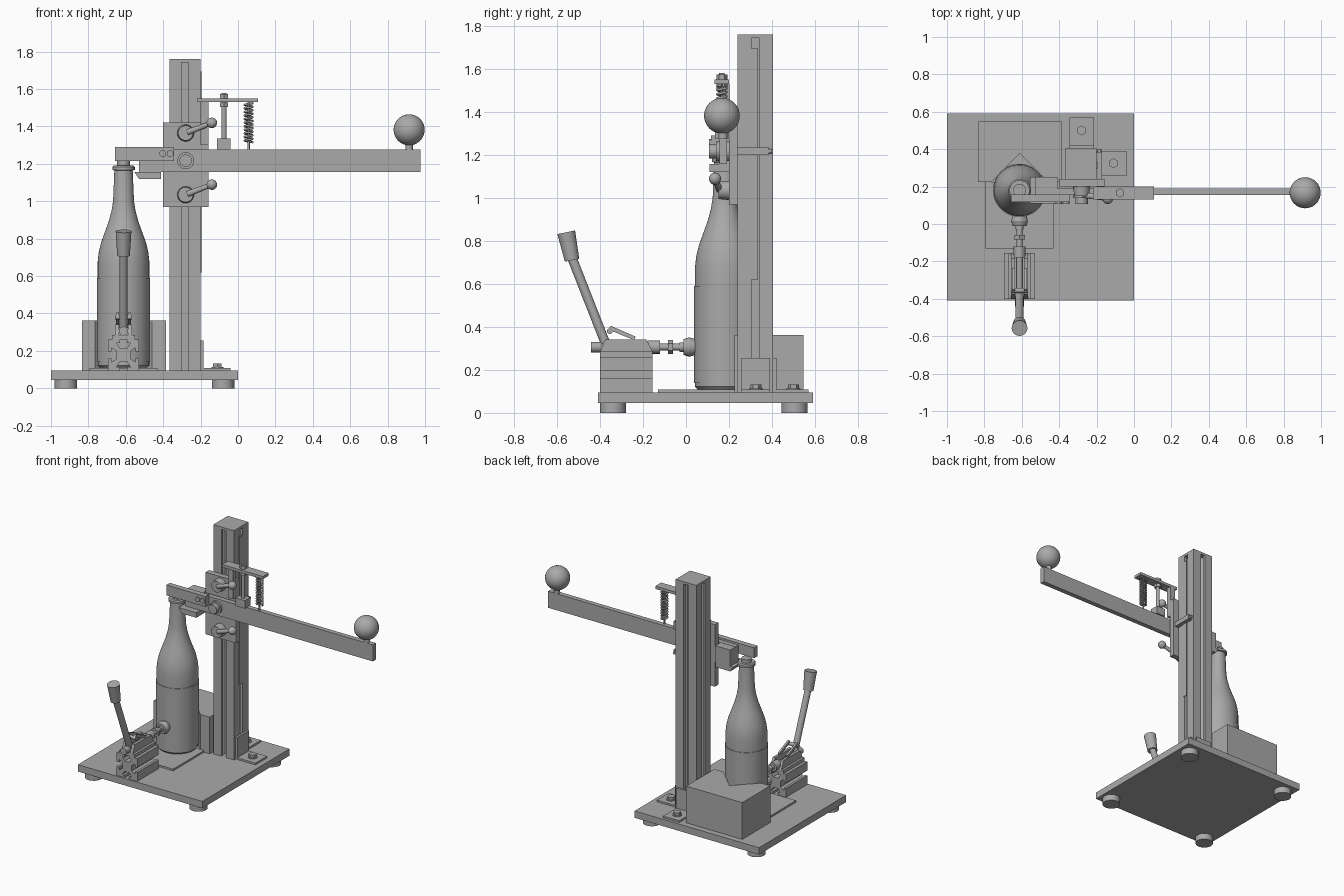
import bpy, bmesh, math
from mathutils import Vector, Matrix

cube = bpy.data.objects.get("Cube")
if cube:
    bpy.data.objects.remove(cube, do_unlink=True)

GREY = bpy.data.materials.new("plain grey")
GREY.use_nodes = True
GREY.diffuse_color = (0.4, 0.4, 0.4, 1)
bsdf = next(n for n in GREY.node_tree.nodes if n.type == 'BSDF_PRINCIPLED')
bsdf.inputs["Base Color"].default_value = GREY.diffuse_color


def finish(name, bm, smooth=False):
    bmesh.ops.recalc_face_normals(bm, faces=bm.faces)
    me = bpy.data.meshes.new(name)
    bm.to_mesh(me)
    bm.free()
    me.materials.append(GREY)
    ob = bpy.data.objects.new(name, me)
    bpy.context.collection.objects.link(ob)
    if smooth:
        bpy.ops.object.select_all(action='DESELECT')
        ob.select_set(True)
        bpy.context.view_layer.objects.active = ob
        bpy.ops.object.shade_smooth_by_angle(angle=math.radians(35))
    return ob


def box(name, x, y, z):
    """Box from its (min, max) range on each axis."""
    bm = bmesh.new()
    bmesh.ops.create_cube(bm, size=1)
    for v in bm.verts:
        v.co = Vector([(a + b) / 2 + c * (b - a) for c, (a, b) in zip(v.co, (x, y, z))])
    return finish(name, bm)


def rod(name, start, end, r, r2=None, sides=32):
    """Cylinder or cone between two points."""
    a, b = Vector(start), Vector(end)
    turn = (b - a).to_track_quat('Z', 'Y').to_matrix().to_4x4()
    bm = bmesh.new()
    bmesh.ops.create_cone(bm, cap_ends=True, segments=sides, radius1=r, radius2=r2 or r,
                          depth=(b - a).length, matrix=Matrix.Translation((a + b) / 2) @ turn)
    return finish(name, bm, sides > 8)


def ball(name, centre, r):
    bm = bmesh.new()
    bmesh.ops.create_uvsphere(bm, u_segments=40, v_segments=20, radius=r,
                              matrix=Matrix.Translation(centre))
    return finish(name, bm, True)


def prism(name, points, depth, place):
    """Extrude a closed outline; place maps (u, v, w) to a position."""
    bm = bmesh.new()
    face = bm.faces.new([bm.verts.new((u, v, 0)) for u, v in points])
    new = bmesh.ops.extrude_face_region(bm, geom=[face])["geom"]
    for v in new:
        if isinstance(v, bmesh.types.BMVert):
            v.co.z = depth
    for v in bm.verts:
        v.co = Vector(place(*v.co))
    return finish(name, bm)


def lathe(name, profile, centre, sides=64):
    bm = bmesh.new()
    verts = [bm.verts.new((r, 0, z)) for r, z in profile]
    edges = [bm.edges.new(p) for p in zip(verts, verts[1:])]
    bmesh.ops.spin(bm, geom=verts + edges, cent=(0, 0, 0), axis=(0, 0, 1),
                   angle=math.tau, steps=sides)
    bmesh.ops.remove_doubles(bm, verts=bm.verts, dist=0.0005)
    bmesh.ops.translate(bm, verts=bm.verts, vec=centre)
    return finish(name, bm, True)


# Slotted square section shared by the column and the clamp block
H, S = 0.083, 0.018
side = [(H, -H), (H, -S), (H - 0.018, -S), (H - 0.018, -0.038), (H - 0.045, -0.02),
        (H - 0.045, 0.02), (H - 0.018, 0.038), (H - 0.018, S), (H, S)]
section = []
for q in range(4):
    for px, py in side:
        c, s = round(math.cos(q * math.pi / 2)), round(math.sin(q * math.pi / 2))
        section.append((px * c - py * s, px * s + py * c))

# Base and feet
box("base_plate", (-1, 0), (-0.41, 0.59), (0.045, 0.095))
for x in (-0.92, -0.08):
    for y in (-0.34, 0.505):
        rod("foot", (x, y, 0), (x, y, 0.046), 0.06)

# Column, cap, scale and foot brackets
CX, CY = -0.283, 0.322
prism("column", section, 1.65, lambda u, v, w: (CX + u, CY + v, 0.095 + w))
box("column_cap", (CX - H, CX + H), (CY - H, CY + H), (1.743, 1.76))
box("scale_strip", (-0.2, -0.195), (0.295, 0.335), (0.62, 1.695))
box("bracket_back_flange", (-0.345, -0.215), (0.405, 0.57), (0.095, 0.108))
box("bracket_back_upright", (-0.345, -0.215), (0.405, 0.42), (0.095, 0.255))
box("bracket_side_flange", (-0.2, -0.04), (0.257, 0.39), (0.095, 0.108))
box("bracket_side_upright", (-0.2, -0.185), (0.257, 0.39), (0.095, 0.255))
for x, y in ((-0.28, 0.5), (-0.11, 0.325)):
    rod("bracket_washer", (x, y, 0.108), (x, y, 0.113), 0.032)
    rod("bracket_bolt", (x, y, 0.113), (x, y, 0.132), 0.026, sides=6)

# Bottle with its seat and the notched rest behind it
BX, BY = -0.612, 0.18
box("bottle_seat", (-0.793, -0.43), (-0.13, 0.225), (0.095, 0.108))
prism("bottle_rest", [(-0.835, 0.225), (BX - 0.152, 0.225), (BX, 0.377), (BX + 0.152, 0.225),
                      (-0.385, 0.225), (-0.385, 0.547), (-0.835, 0.547)],
      0.267, lambda u, v, w: (u, v, 0.095 + w))
lathe("bottle", [(0, 0.108), (0.125, 0.108), (0.138, 0.122), (0.138, 0.14), (0.142, 0.14),
                 (0.142, 0.59), (0.138, 0.59), (0.138, 0.68), (0.132, 0.73), (0.12, 0.78),
                 (0.1, 0.835), (0.08, 0.89), (0.064, 0.95), (0.056, 1.0), (0.049, 1.165),
                 (0.06, 1.167), (0.06, 1.183), (0.053, 1.19), (0, 1.19)], (BX, BY, 0))
rod("stopper", (BX, BY, 1.19), (BX, BY, 1.215), 0.034)

# Sliding carriage with two locking levers
box("carriage_plate", (-0.4, -0.158), (0.2, 0.24), (0.97, 1.42))
for z in (1.365, 1.035):
    rod("lock_boss", (-0.28, 0.2, z), (-0.28, 0.15, z), 0.045, 0.04)
    rod("lock_lever", (-0.27, 0.155, z + 0.004), (-0.14, 0.135, z + 0.054), 0.016, 0.012)
    ball("lock_ball", (-0.14, 0.135, z + 0.054), 0.028)
box("pointer", (-0.2, -0.17), (0.24, 0.385), (1.2, 1.235))
rod("pointer_tip", (-0.185, 0.38, 1.217), (-0.185, 0.4, 1.217), 0.01)

# Lever arm, pivot and ball grip
box("lever_arm", (-0.53, 0.975), (0.155, 0.19), (1.157, 1.277))
rod("pivot_washer", (-0.28, 0.2, 1.217), (-0.28, 0.14, 1.217), 0.045)
rod("pivot_bolt", (-0.28, 0.14, 1.217), (-0.28, 0.107, 1.217), 0.033)
rod("grip_neck", (0.915, 0.172, 1.277), (0.915, 0.172, 1.32), 0.02)
ball("grip_ball", (0.915, 0.167, 1.382), 0.083)

# Press bar over the bottle and the angle bracket below it
box("press_bar", (-0.658, -0.343), (0.117, 0.157), (1.215, 1.29))
for x in (-0.402, -0.363):
    rod("press_bolt", (x, 0.117, 1.255), (x, 0.107, 1.255), 0.018)
box("angle_upright", (-0.53, -0.41), (0.19, 0.25), (1.157, 1.275))
prism("angle_ledge", [(-0.555, 1.157), (-0.53, 1.12), (-0.412, 1.12), (-0.412, 1.157)],
      0.14, lambda u, v, w: (u, 0.11 + w, v))

# Stop bracket with adjusting screw
PY = 0.167
box("stop_post", (-0.2, -0.158), (0.168, 0.203), (1.3, 1.53))
box("stop_plate", (-0.22, 0.107), (0.132, 0.2), (1.53, 1.55))
box("stop_block", (-0.113, -0.04), (0.135, 0.2), (1.277, 1.335))
rod("stop_screw", (-0.075, PY, 1.33), (-0.075, PY, 1.58), 0.013)
for z in (1.505, 1.55):
    rod("stop_nut", (-0.075, PY, z), (-0.075, PY, z + 0.024), 0.025, sides=6)

# Return spring
rod("spring_rod", (0.057, PY, 1.277), (0.057, PY, 1.53), 0.006, sides=12)
curve = bpy.data.curves.new("return_spring", 'CURVE')
curve.dimensions = '3D'
curve.bevel_depth = 0.006
curve.bevel_resolution = 2
TURNS, STEPS = 11, 20
coil = curve.splines.new('POLY')
coil.points.add(TURNS * STEPS)
for i, p in enumerate(coil.points):
    a = math.tau * i / STEPS
    p.co = (0.057 + 0.021 * math.cos(a), PY + 0.021 * math.sin(a),
            1.315 + 0.21 * i / (TURNS * STEPS), 1)
curve.materials.append(GREY)
bpy.context.collection.objects.link(bpy.data.objects.new("return_spring", curve))

# Toggle clamp on a slotted block
prism("clamp_block", section, 0.245, lambda u, v, w: (BX + u, -0.4 + w, 0.178 + v))
box("clamp_base", (BX - 0.062, BX + 0.062), (-0.4, -0.155), (0.261, 0.285))
for x in (BX - 0.045, BX + 0.025):
    prism("clamp_cheek", [(-0.4, 0.285), (-0.375, 0.342), (-0.185, 0.342), (-0.155, 0.285)],
          0.02, lambda u, v, w: (x + w, u, v))
plunger = [("rear_sleeve", -0.442, -0.39, 0.024), ("plunger_rod", -0.4, 0.0, 0.016),
           ("front_sleeve", -0.18, -0.12, 0.031), ("pad_collar", -0.03, -0.005, 0.022)]
for name, a, b, r in plunger:
    rod(name, (BX, a, 0.306), (BX, b, 0.306), r)
rod("plunger_nut", (BX, -0.083, 0.306), (BX, -0.06, 0.306), 0.033, sides=6)
rod("clamp_pad_back", (BX, -0.012, 0.306), (BX, 0.015, 0.306), 0.036, 0.045)
rod("clamp_pad", (BX, 0.015, 0.306), (BX, 0.042, 0.306), 0.045, 0.038)
rod("handle_bar", (BX, -0.375, 0.325), (BX, -0.53, 0.72), 0.022)
rod("handle_grip", (BX, -0.53, 0.71), (BX, -0.557, 0.84), 0.034, 0.042)
for x in (BX - 0.032, BX + 0.032):
    prism("toggle_link", [(-0.363, 0.388), (-0.35, 0.405), (-0.235, 0.355), (-0.24, 0.338)],
          0.015, lambda u, v, w: (x - 0.0075 + w, u, v))
rod("link_pin", (BX - 0.045, -0.355, 0.38), (BX + 0.045, -0.355, 0.38), 0.013)
